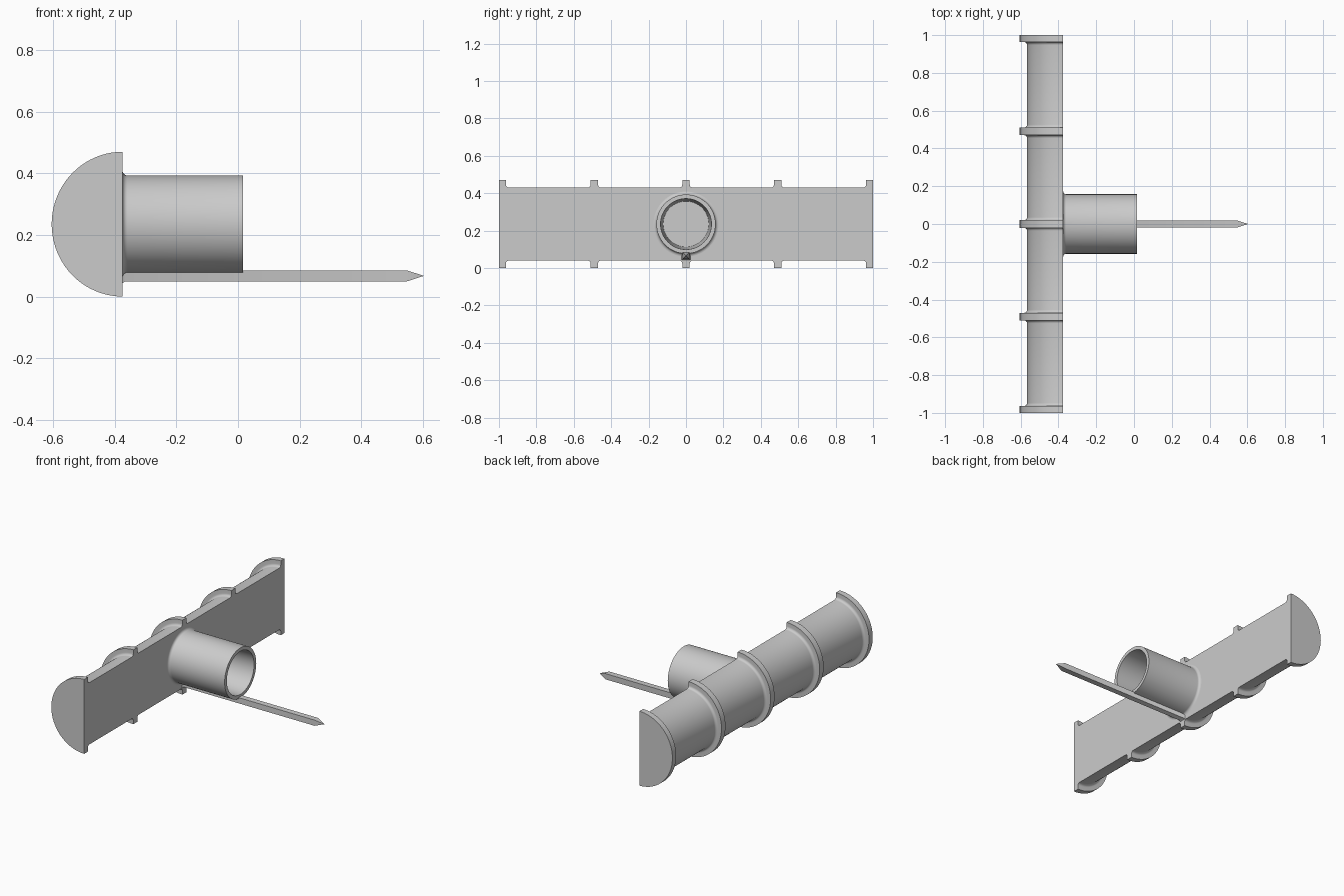
import bpy, bmesh, math

if "Cube" in bpy.data.objects:
    bpy.data.objects.remove(bpy.data.objects["Cube"])

grey = bpy.data.materials.new("plain grey")
grey.diffuse_color = (0.6, 0.6, 0.6, 1)
grey.use_nodes = True
grey.node_tree.nodes["Principled BSDF"].inputs["Base Color"].default_value = grey.diffuse_color

FACE_X, MID_Z = -0.375, 0.235      # flat face position and axis height


def finish(bm, name):
    bmesh.ops.recalc_face_normals(bm, faces=bm.faces[:])
    mesh = bpy.data.meshes.new(name)
    bm.to_mesh(mesh)
    bm.free()
    mesh.materials.append(grey)
    ob = bpy.data.objects.new(name, mesh)
    bpy.context.collection.objects.link(ob)
    bpy.context.view_layer.objects.active = ob
    ob.select_set(True)
    bpy.ops.object.shade_smooth_by_angle(angle=math.radians(35))
    ob.select_set(False)
    return ob


def sweep(bm, rows, closed):
    """Bridge consecutive rows of vertices with quads."""
    n = len(rows)
    for i in range(n if closed else n - 1):
        a, b = rows[i], rows[(i + 1) % n]
        for j in range(len(a) - 1):
            bm.faces.new((a[j], a[j + 1], b[j + 1], b[j]))


def fillet(cx, cr, rad, a0, a1, steps=5):
    """Arc points (along axis, radius) from angle a0 to a1 in degrees."""
    return [(cx + rad * math.cos(t), cr + rad * math.sin(t))
            for t in (math.radians(a0 + (a1 - a0) * i / steps) for i in range(steps + 1))]


# Half-round bar with raised collars, profile runs along y
R, r, f, half = 0.235, 0.195, 0.016, 0.02
profile = [(-1, R), (-0.963, R)] + fillet(-0.963 + f, r + f, f, 180, 270)
for y in (-0.49, 0, 0.49):
    profile += fillet(y - half - f, r + f, f, 270, 360)
    profile += [(y - half, R), (y + half, R)]
    profile += fillet(y + half + f, r + f, f, 180, 270)
profile += fillet(0.963 - f, r + f, f, 270, 360) + [(0.963, R), (1, R)]

bm = bmesh.new()
STEPS = 40
rows = []
for i in range(STEPS + 1):
    a = math.pi * i / STEPS
    rows.append([bm.verts.new((FACE_X - 0.98 * q * math.sin(a), y, MID_Z + q * math.cos(a)))
                 for y, q in profile])
sweep(bm, rows, False)
bm.faces.new(rows[0] + rows[-1][::-1])             # flat face
for end in (0, -1):                                # half-disc ends
    bm.faces.new([row[end] for row in rows])
finish(bm, "half_round_bar")

# Hollow socket with filleted base and slightly tapered bore
tube = fillet(FACE_X + f, 0.158 + f, f, 180, 270)
tube += [(0.017, 0.158), (0.017, 0.136), (FACE_X + 0.003, 0.122)]
bm = bmesh.new()
rows = []
SIDES = 64
for i in range(SIDES):
    a = 2 * math.pi * i / SIDES
    rows.append([bm.verts.new((x, q * math.cos(a), MID_Z + q * math.sin(a))) for x, q in tube])
sweep(bm, rows, True)
bm.faces.new([row[-1] for row in rows])            # bore floor
finish(bm, "socket_tube")

# Square spike with pyramid tip
bm = bmesh.new()
SZ, h = 0.067, 0.018
corners = ((-h, -h), (h, -h), (h, h), (-h, h))
rings = [[bm.verts.new((x, y * s, SZ + z * s)) for y, z in corners]
         for x, s in ((FACE_X, 1.3), (FACE_X + 0.008, 1), (0.548, 1))]
tip = bm.verts.new((0.604, 0, SZ))
sweep(bm, [ring + ring[:1] for ring in rings], False)
bm.faces.new(rings[0])
for j in range(4):
    bm.faces.new((rings[-1][j], rings[-1][(j + 1) % 4], tip))
finish(bm, "spike")
